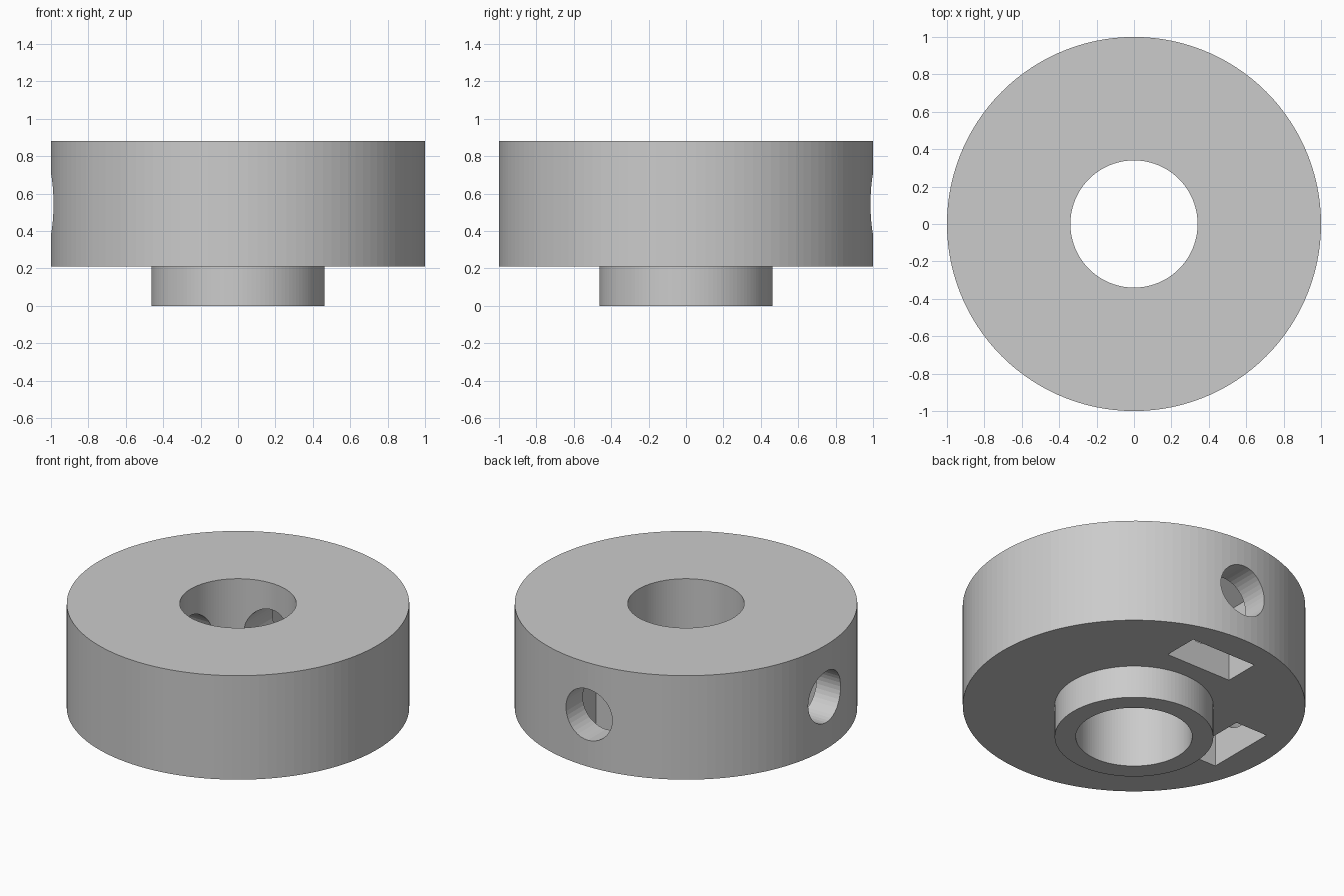
import bpy
import bmesh
import math
from mathutils import Matrix, Vector

if "Cube" in bpy.data.objects:
    bpy.data.objects.remove(bpy.data.objects["Cube"], do_unlink=True)

TOP, STEP, SCREW_Z = 0.88, 0.21, 0.545
OUTER, BOSS, BORE = 1.0, 0.463, 0.34
HOLE_RADIUS = 0.165
NUT_HALF, NUT_NEAR, NUT_FAR = 0.233, 0.585, 0.815
SEGMENTS = 120

# Plain grey material
grey = bpy.data.materials.new("plain grey")
grey.use_nodes = True
grey.diffuse_color = (0.6, 0.6, 0.6, 1)
grey.node_tree.nodes["Principled BSDF"].inputs["Base Color"].default_value = (0.6, 0.6, 0.6, 1)


def make_object(name, bm):
    bmesh.ops.recalc_face_normals(bm, faces=bm.faces)
    mesh = bpy.data.meshes.new(name)
    bm.to_mesh(mesh)
    bm.free()
    mesh.materials.append(grey)
    obj = bpy.data.objects.new(name, mesh)
    bpy.context.collection.objects.link(obj)
    return obj


def revolve(name, profile):
    """Spin a closed (radius, height) profile around z."""
    bm = bmesh.new()
    verts = [bm.verts.new((r, 0, z)) for r, z in profile]
    edges = [bm.edges.new((v, verts[i - 1])) for i, v in enumerate(verts)]
    bmesh.ops.spin(bm, geom=verts + edges, cent=(0, 0, 0), axis=(0, 0, 1),
                   angle=math.tau, steps=SEGMENTS, use_merge=True)
    bmesh.ops.remove_doubles(bm, verts=bm.verts, dist=0.0001)
    return make_object(name, bm)


def prism(name, outline, near, far, turn):
    """Extrude an (x, z) outline along y, then turn it about z."""
    bm = bmesh.new()
    face = bm.faces.new([bm.verts.new((x, near, z)) for x, z in outline])
    geom = bmesh.ops.extrude_face_region(bm, geom=[face])["geom"]
    moved = [g for g in geom if isinstance(g, bmesh.types.BMVert)]
    bmesh.ops.translate(bm, verts=moved, vec=Vector((0, far - near, 0)))
    bmesh.ops.transform(bm, matrix=Matrix.Rotation(turn, 4, "Z"), verts=bm.verts)
    obj = make_object(name, bm)
    obj.hide_render = True
    return obj


# Collar with stepped boss and through bore
collar = revolve("collar", [(BORE, 0), (BOSS, 0), (BOSS, STEP),
                            (OUTER, STEP), (OUTER, TOP), (BORE, TOP)])

# Outlines of the round screw hole and the nut pocket with pointed roof
circle = [(HOLE_RADIUS * math.cos(a), SCREW_Z + HOLE_RADIUS * math.sin(a))
          for a in (math.tau * i / 40 for i in range(40))]
shoulder = NUT_HALF * math.tan(math.radians(30))
pocket = [(-NUT_HALF, 0.1), (NUT_HALF, 0.1), (NUT_HALF, SCREW_Z + shoulder),
          (0, SCREW_Z + 2 * shoulder), (-NUT_HALF, SCREW_Z + shoulder)]

# Cut a screw hole and a nut pocket at the back and on the right
cutters = []
for side, turn in (("back", 0), ("right", math.pi / 2)):
    cutters.append(prism(side + "_screw_hole_cutter", circle, 0.15, 1.1, turn))
    cutters.append(prism(side + "_nut_pocket_cutter", pocket, NUT_NEAR, NUT_FAR, turn))

bpy.context.view_layer.objects.active = collar
for cutter in cutters:
    mod = collar.modifiers.new(cutter.name, "BOOLEAN")
    mod.operation = "DIFFERENCE"
    mod.solver = "EXACT"
    mod.object = cutter
    bpy.ops.object.modifier_apply(modifier=mod.name)
for cutter in cutters:
    bpy.data.objects.remove(cutter, do_unlink=True)
